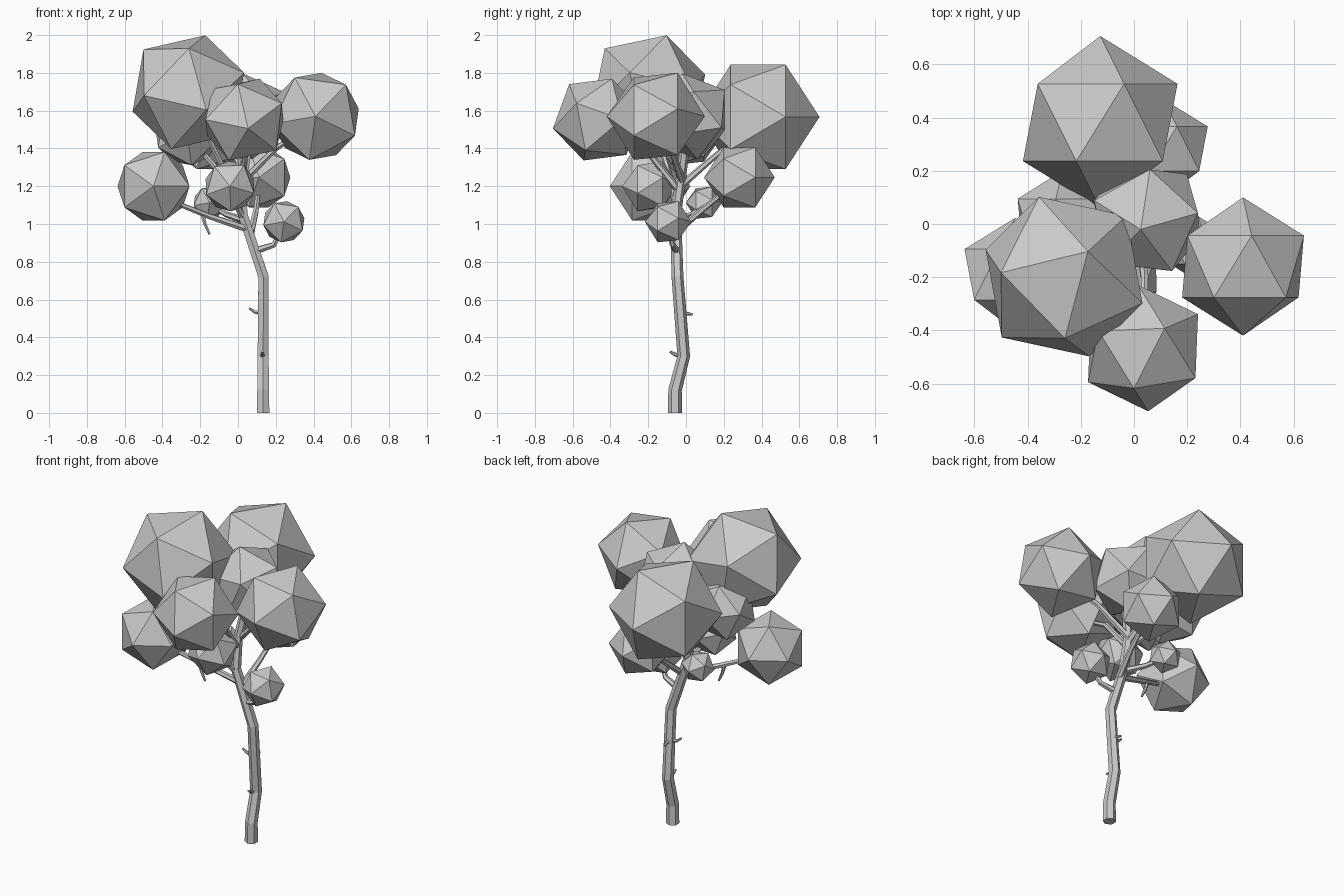
import bpy, bmesh, math
from mathutils import Vector, Matrix

if "Cube" in bpy.data.objects:
    bpy.data.objects.remove(bpy.data.objects["Cube"])


def finish(bm, name):
    bmesh.ops.recalc_face_normals(bm, faces=bm.faces)
    me = bpy.data.meshes.new(name)
    bm.to_mesh(me)
    bm.free()
    ob = bpy.data.objects.new(name, me)
    bpy.context.collection.objects.link(ob)
    return ob


def tube(name, pts, radii, sides=6):
    """Tapered low-poly tube following a path."""
    bm = bmesh.new()
    pts = [Vector(p) for p in pts]
    rings = []
    for i, p in enumerate(pts):
        d = (pts[min(i + 1, len(pts) - 1)] - pts[max(i - 1, 0)]).normalized()
        if i == 0 and p.z == 0:
            d = Vector((0, 0, 1))
        q = Vector((0, 0, 1)).rotation_difference(d)
        r = radii[0] + (radii[1] - radii[0]) * i / (len(pts) - 1)
        rings.append([bm.verts.new(p + q @ Vector((r * math.cos(a), r * math.sin(a), 0)))
                      for a in (2 * math.pi * (k + 0.5) / sides for k in range(sides))])
    for a, b in zip(rings, rings[1:]):
        for k in range(sides):
            n = (k + 1) % sides
            bm.faces.new((a[k], a[n], b[n], b[k]))
    bm.faces.new(rings[0])
    bm.faces.new(rings[-1])
    return finish(bm, name)


def foliage(name, centre, r, axis=None, near=None, turn=0):
    """Icosahedron clump: one corner along axis, a neighbouring corner toward near."""
    if axis is None:
        t = math.radians(turn)
        axis, near = (0, 1, 0), (math.cos(t), 0, math.sin(t))
    z = Vector(axis).normalized()
    x = Vector(near)
    x = (x - z * x.dot(z)).normalized()
    rot = Matrix((x, z.cross(x), z)).transposed().to_4x4()
    bm = bmesh.new()
    bmesh.ops.create_icosphere(bm, subdivisions=1, radius=r,
                               matrix=Matrix.Translation(centre) @ rot)
    return finish(bm, name)


# Foliage clumps
foliage("foliage_top_left", (-.263, -.198, 1.698), .328, (.09, .095, .302), (.294, -.101, .10))
foliage("foliage_top_back", (-.127, .382, 1.567), .325)
foliage("foliage_top_right", (.41, -.16, 1.57), .26, turn=10)
foliage("foliage_top_front", (.034, -.467, 1.553), .243, (.019, -.236, -.047), (-.202, -.124, 0))
foliage("foliage_top_middle", (.05, .02, 1.57), .232, (.01, .185, .14), (.188, .036, .14))
foliage("foliage_low_left", (-.447, -.19, 1.2), .213, turn=180)
foliage("foliage_low_front", (-.043, -.19, 1.2), .149, turn=20)
foliage("foliage_low_right", (.243, -.095, 1.012), .123, turn=10)
foliage("foliage_low_back", (.11, .283, 1.247), .187)
foliage("foliage_inner_left", (-.27, .01, 1.48), .19, turn=170)
foliage("foliage_small_back", (-.15, .095, 1.113), .096, turn=10)

# Trunk
tube("trunk", [(.133, -.058, 0), (.133, -.058, .12), (.133, -.012, .3), (.135, -.045, .72),
               (.025, -.055, 1.05), (.02, -.03, 1.22), (.06, 0, 1.45)], (.038, .025))

# Branches to the clumps
branches = {
    "top_left": [(.02, -.05, 1.1), (-.08, -.1, 1.3), (-.2, -.17, 1.55)],
    "top_back": [(.02, -.03, 1.2), (0, .12, 1.33), (-.1, .3, 1.48)],
    "top_right": [(.03, -.02, 1.23), (.2, -.08, 1.4), (.35, -.14, 1.5)],
    "top_front": [(.02, -.04, 1.18), (.04, -.2, 1.38), (.035, -.4, 1.5)],
    "low_left": [(.06, -.055, .97), (-.15, -.1, 1.04), (-.4, -.18, 1.14)],
    "low_front": [(.03, -.055, 1.03), (-.02, -.12, 1.12), (-.04, -.17, 1.18)],
    "low_right": [(.1, -.05, .86), (.19, -.07, .89), (.23, -.09, .97)],
    "low_back": [(.07, -.05, .96), (.095, .08, 1.07), (.11, .24, 1.2)],
    "inner_left": [(.02, -.04, 1.16), (-.12, -.02, 1.3), (-.24, 0, 1.44)],
    "small_back": [(.03, -.05, 1.02), (-.06, .03, 1.05), (-.14, .09, 1.1)],
}
for name, path in branches.items():
    tube("branch_" + name, path, (.02, .012))

# Broken twigs
twigs = [[(.12, -.03, .53), (.085, -.035, .535), (.06, -.04, .555)],
         [(.13, -.03, .53), (.13, .01, .525), (.125, .035, .52)],
         [(.13, -.02, .3), (.13, -.06, .31), (.13, -.085, .325)],
         [(-.19, -.11, 1.06), (-.175, -.11, 1.0), (-.15, -.11, .945)]]
for i, path in enumerate(twigs):
    tube(f"twig_{i + 1}", path, (.013, .006))
